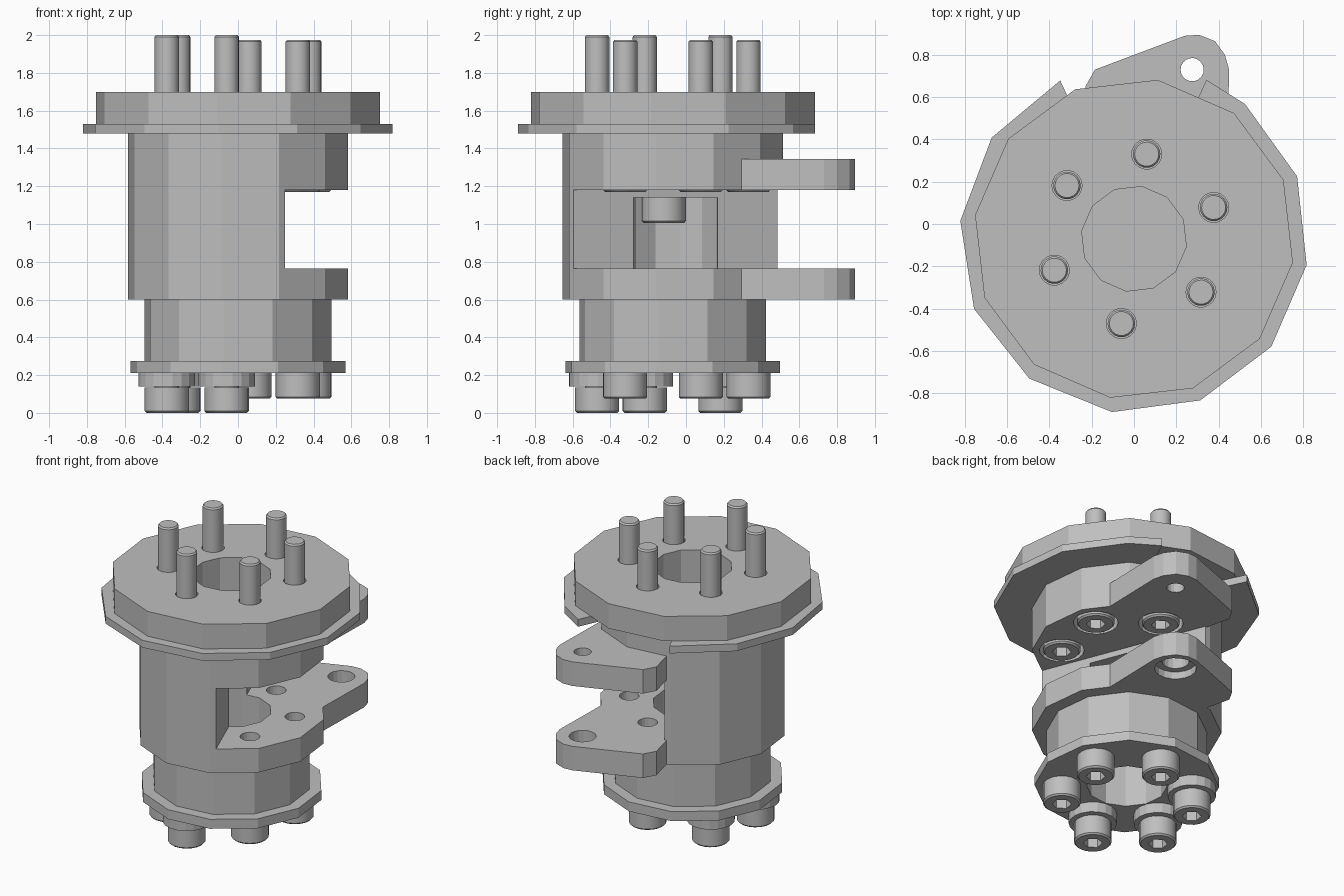
import bpy, bmesh
from math import cos, sin, radians, pi

if "Cube" in bpy.data.objects:
    bpy.data.objects.remove(bpy.data.objects["Cube"], do_unlink=True)

AXIS = (0, -0.07)      # main axis of the turned parts
TURN = 21.5            # the whole assembly is rotated by this angle
BORE = 0.25
BOLT_R = 0.405

steel = bpy.data.materials.new("grey_steel")
steel.use_nodes = True
grey = (0.52, 0.52, 0.52, 1)
steel.diffuse_color = grey
steel.node_tree.nodes["Principled BSDF"].inputs["Base Color"].default_value = grey


def finish(name, bm):
    bmesh.ops.recalc_face_normals(bm, faces=bm.faces)
    mesh = bpy.data.meshes.new(name)
    bm.to_mesh(mesh)
    bm.free()
    mesh.materials.append(steel)
    ob = bpy.data.objects.new(name, mesh)
    bpy.context.collection.objects.link(ob)
    return ob


def lathe(name, rings, sides=12, center=AXIS, hollow=False):
    """Stack of (radius, z) rings; a third item 'hex' makes the ring six sided."""
    bm = bmesh.new()
    loops = []
    for r, z, *kind in rings:
        loop = []
        for i in range(sides):
            a = 2 * pi * i / sides
            k = cos(pi / 6) / cos(a % (pi / 3) - pi / 6) if kind else 1
            b = a + radians(TURN)
            loop.append(bm.verts.new((center[0] + r * k * cos(b), center[1] + r * k * sin(b), z)))
        loops.append(loop)
    pairs = list(zip(loops, loops[1:]))
    if hollow:
        pairs.append((loops[-1], loops[0]))
    else:
        bm.faces.new(loops[0])
        bm.faces.new(loops[-1])
    for lo, hi in pairs:
        for i in range(sides):
            j = (i + 1) % sides
            bm.faces.new((lo[i], lo[j], hi[j], hi[i]))
    return finish(name, bm)


def prism(name, outline, z0, z1):
    bm = bmesh.new()
    face = bm.faces.new([bm.verts.new((x, y, z0)) for x, y in outline])
    top = bmesh.ops.extrude_face_region(bm, geom=[face])["geom"]
    bmesh.ops.translate(bm, vec=(0, 0, z1 - z0), verts=[g for g in top if isinstance(g, bmesh.types.BMVert)])
    return finish(name, bm)


def combine(target, tools, operation):
    """Apply booleans and remove the tool objects."""
    for tool in tools:
        mod = target.modifiers.new("cut", "BOOLEAN")
        mod.operation, mod.solver, mod.object = operation, "EXACT", tool
    bpy.context.view_layer.update()
    mesh = bpy.data.meshes.new_from_object(target.evaluated_get(bpy.context.evaluated_depsgraph_get()))
    target.modifiers.clear()
    target.data = mesh
    for tool in tools:
        bpy.data.objects.remove(tool, do_unlink=True)


def drill(r, z0, z1, center=AXIS, sides=18):
    return lathe("cutter", [(r, z0), (r, z1)], sides, center)


def polar(r, degrees):
    a = radians(degrees)
    return AXIS[0] + r * cos(a), AXIS[1] + r * sin(a)


def local(d, t):
    """Point from distances across and along the slot wall."""
    a = radians(TURN)
    return AXIS[0] + d * cos(a) - t * sin(a), AXIS[1] + d * sin(a) + t * cos(a)


slot_side = [polar(BOLT_R, TURN + a) for a in (-60, 0, 60)]
solid_side = [polar(BOLT_R, TURN + a) for a in (120, 180, 240)]

# Main body with two lugs
body = lathe("main_body", [(0.59, 0.6), (0.59, 1.53)])
lug = [(-0.17, 0.40), (-0.23, 0.65), (-0.185, 0.73), (0, 0.80), (0.24, 0.89), (0.307, 0.895),
       (0.383, 0.865), (0.43, 0.80), (0.45, 0.73), (0.44, 0.28), (0.2, 0.3)]
combine(body, [prism("lug", lug, z, z + 0.165) for z in (0.6, 1.18)], "UNION")

# Slot, bores, lug holes and bolt recesses
pin = (0.275, 0.73)
cutters = [
    prism("cutter", [local(0.04, -1), local(1, -1), local(1, 1), local(0.04, 1)], 0.765, 1.18),
    drill(BORE, 0.5, 1.14, sides=12), drill(BORE, 1.25, 1.6, sides=12),
    drill(0.055, 1.1, 1.4, pin), drill(0.085, 0.5, 0.8, pin), drill(0.13, 0.5, 0.65, pin),
]
for c in slot_side:
    cutters += [drill(0.062, 0.68, 0.8, c), drill(0.14, 1.1, 1.3, c)]
combine(body, cutters, "DIFFERENCE")

# Top plate with clearance holes
plate = lathe("top_plate", [(0.76, 1.53), (0.76, 1.70), (BORE, 1.70), (BORE, 1.53)], hollow=True)
combine(plate, [drill(0.071, 1.6, 1.8, c) for c in slot_side + solid_side], "DIFFERENCE")

# Open flange ring under the plate
angles = [115 + 29.55 * k for k in range(11)] + [425.5]
ring = [polar(0.826, a) for a in angles] + [polar(0.56, a) for a in reversed(angles)]
prism("open_flange", ring, 1.48, 1.53)

# Neck and base flange
lathe("neck", [(0.575, 0.21), (0.575, 0.275), (0.5, 0.275), (0.5, 0.6), (BORE, 0.6), (BORE, 0.21)],
      hollow=True)


# Socket head bolts
def bolt(name, c, z, tip, head=0.135):
    ob = lathe(name, [(0.06, z + 0.07, "hex"), (0.06, z, "hex"), (0.108, z), (0.118, z + 0.01),
                      (0.118, z + head), (0.065, z + head), (0.065, tip - 0.01), (0.057, tip)], 18, c)
    bpy.ops.object.select_all(action="DESELECT")
    ob.select_set(True)
    bpy.context.view_layer.objects.active = ob
    bpy.ops.object.shade_smooth_by_angle(angle=radians(30))


for i, c in enumerate(solid_side):
    bolt(f"long_bolt_{i + 1}", c, 0, 2.0)
    lathe(f"washer_{i + 1}", [(0.15, 0.14), (0.15, 0.21), (0.08, 0.21), (0.08, 0.14)], 18, c, hollow=True)
for i, c in enumerate(slot_side):
    bolt(f"lower_bolt_{i + 1}", c, 0.075, 0.69)
    bolt(f"upper_bolt_{i + 1}", c, 1.17, 1.975)
bolt("centre_bolt", local(-0.13, 0), 1.005, 1.2)
